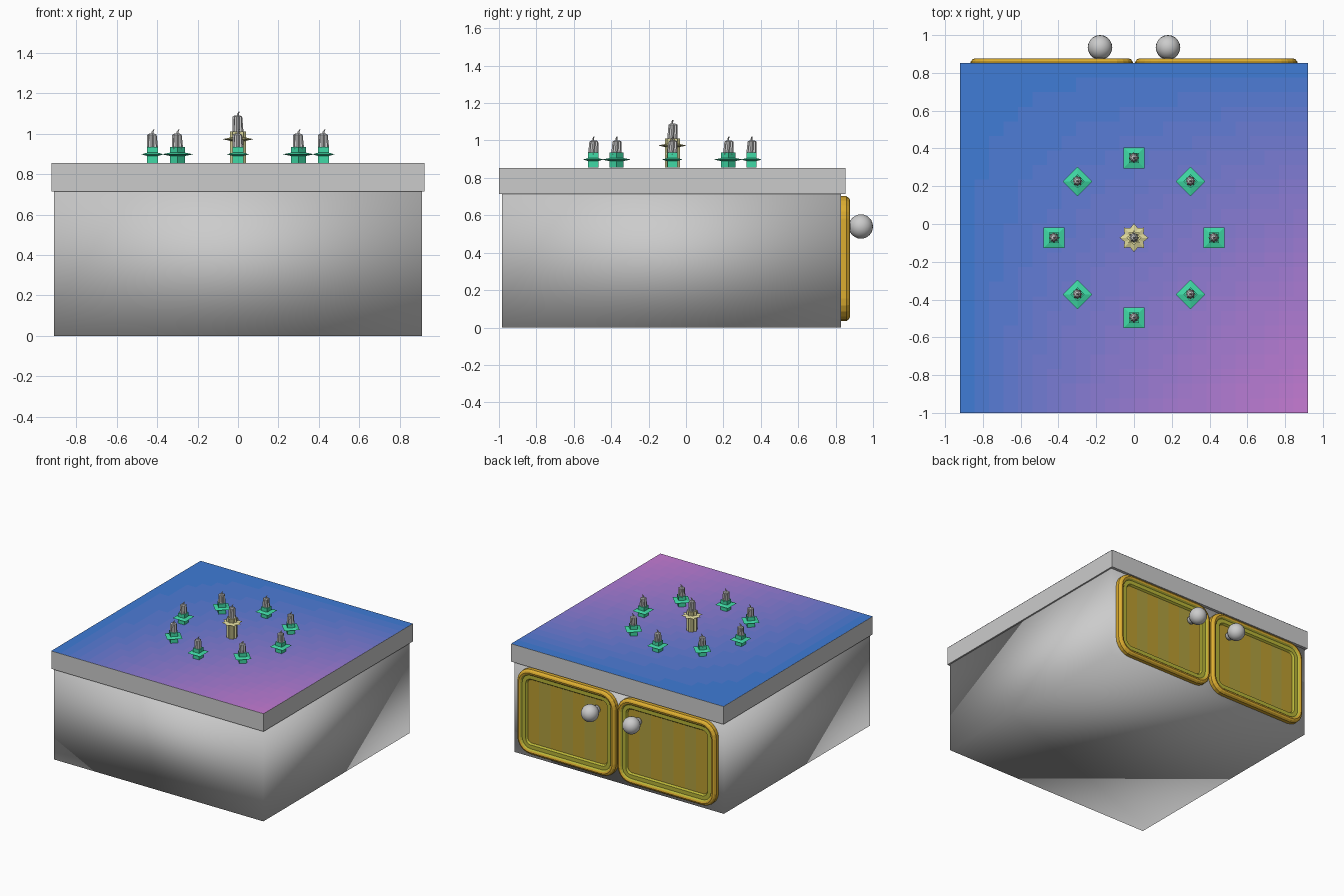
import bpy, bmesh, math
from mathutils import Vector, Matrix

if "Cube" in bpy.data.objects:
    bpy.data.objects.remove(bpy.data.objects["Cube"])


def material(name, rgb):
    m = bpy.data.materials.new(name)
    m.diffuse_color = (*rgb, 1)
    m.use_nodes = True
    m.node_tree.nodes["Principled BSDF"].inputs["Base Color"].default_value = m.diffuse_color
    return m


orange = material("orange_wood", (0.72, 0.42, 0.03))
olive = material("olive_trim", (0.48, 0.46, 0.04))
brown_a = material("brown_plank", (0.50, 0.34, 0.03))
brown_b = material("olive_plank", (0.44, 0.35, 0.05))
green = material("green_holder", (0.05, 0.70, 0.38))
gold = material("gold_holder", (0.72, 0.68, 0.33))


def finish(name, bm, mats=(), smooth=False):
    bmesh.ops.recalc_face_normals(bm, faces=bm.faces[:])
    me = bpy.data.meshes.new(name)
    for f in bm.faces:
        f.smooth = smooth
    bm.to_mesh(me)
    bm.free()
    for m in mats:
        me.materials.append(m)
    ob = bpy.data.objects.new(name, me)
    bpy.context.collection.objects.link(ob)
    return ob


def box(name, lo, hi, mats=(), smooth=False):
    bm = bmesh.new()
    lo, hi = Vector(lo), Vector(hi)
    bmesh.ops.create_cube(bm, size=1)
    for v in bm.verts:
        v.co = (lo + hi) / 2 + Vector(a * b for a, b in zip(v.co, hi - lo))
    return finish(name, bm, mats, smooth)


def loft(bm, loops, mats=None):
    """Bridge a list of equal-length point loops; cap both ends."""
    rings = [[bm.verts.new(p) for p in lp] for lp in loops]
    n = len(rings[0])
    for k in range(len(rings) - 1):
        for i in range(n):
            j = (i + 1) % n
            f = bm.faces.new((rings[k][i], rings[k][j], rings[k + 1][j], rings[k + 1][i]))
            f.material_index = mats[k] if mats else 0
    bm.faces.new(rings[0][::-1])
    return bm.faces.new(rings[-1])


# cabinet body with soft shading, and overhanging top slab
box("cabinet_body", (-0.91, -0.985, 0), (0.91, 0.83, 0.716), smooth=True)

N = 24
blue, purple = Vector((0.05, 0.20, 0.67)), Vector((0.60, 0.20, 0.66))
shades = [material(f"top_shade_{i}", blue.lerp(purple, i / (N - 1))) for i in range(N)]
box("top_slab", (-0.922, -1, 0.714), (0.922, 0.852, 0.854))

# coloured top surface, fading from blue to purple at the front right corner
bm = bmesh.new()
bmesh.ops.create_grid(bm, x_segments=N, y_segments=N, size=1)
for f in bm.faces:
    c = f.calc_center_median()
    t = (c.x + 1) / 2 * (1 - c.y) / 2
    f.material_index = round(t * (N - 1))
for v in bm.verts:
    v.co = (v.co.x * 0.922, v.co.y * 0.926 - 0.074, 0.855)
finish("top_surface", bm, shades)


def rounded_rect(x0, x1, z0, z1, inset, y, r=0.12, seg=5):
    rr = max(r - inset, 0.03)
    pts = []
    for q, (sx, sz) in enumerate(((1, 1), (-1, 1), (-1, -1), (1, -1))):
        cx = (x1 - inset - rr) if sx > 0 else (x0 + inset + rr)
        cz = (z1 - inset - rr) if sz > 0 else (z0 + inset + rr)
        for k in range(seg + 1):
            a = math.radians(90 * (q + k / seg))
            pts.append((cx + rr * math.cos(a), y, cz + rr * math.sin(a)))
    return pts


# pair of rounded doors with recessed plank panels, and their knobs
for side, name in ((-1, "left"), (1, "right")):
    x0, x1 = sorted((side * 0.006, side * 0.865))
    section = ((0, 0.825), (0, 0.858), (0.01, 0.872), (0.022, 0.877), (0.035, 0.873),
               (0.045, 0.862), (0.075, 0.862), (0.085, 0.848))
    bm = bmesh.new()
    loops = [rounded_rect(x0, x1, 0.035, 0.702, i, y) for i, y in section]
    panel = loft(bm, loops, (0, 0, 0, 0, 1, 1, 1))
    panel.material_index = 2
    a, b = x0 + 0.085, x1 - 0.085
    planks = 7
    for k in range(1, planks):
        fs = [f for f in bm.faces if f.material_index == 2]
        geom = fs + list({e for f in fs for e in f.edges}) + list({v for f in fs for v in f.verts})
        bmesh.ops.bisect_plane(bm, geom=geom, plane_co=(a + (b - a) * k / planks, 0, 0),
                               plane_no=(1, 0, 0))
    for f in bm.faces:
        if f.material_index == 2:
            k = int((f.calc_center_bounds().x - a) / (b - a) * planks)
            f.material_index = 2 + k % 2
    finish(f"{name}_door", bm, (orange, olive, brown_a, brown_b))

    bm = bmesh.new()
    bmesh.ops.create_uvsphere(bm, u_segments=20, v_segments=12, radius=0.065,
                              matrix=Matrix.Translation((side * 0.18, 0.935, 0.54)))
    bmesh.ops.create_cone(bm, cap_ends=True, segments=12, radius1=0.03, radius2=0.03, depth=0.06,
                          matrix=Matrix.Translation((side * 0.18, 0.87, 0.54))
                          @ Matrix.Rotation(math.pi / 2, 4, 'X'))
    finish(f"{name}_knob", bm, smooth=True)


def star(r, z, n, inner=1.0, turn=0.0, off=(0, 0)):
    pts = []
    for i in range(n):
        a = turn + 2 * math.pi * i / n
        q = r * (inner if i % 2 else 1)
        pts.append((off[0] + q * math.cos(a), off[1] + q * math.sin(a), z))
    return pts


def candle(name, x, y, angle, base, mat, n, inner, r, sizes):
    """Holder column with a thin drip plate, a fluted candle and a bent wick."""
    h_plate, h_holder, h_candle, plate = sizes
    k = dict(n=n, inner=inner, turn=math.pi / n if n == 4 else 0)
    bm = bmesh.new()
    loft(bm, [star(r, 0, **k), star(r, h_plate - 0.008, **k), star(plate, h_plate, **k),
              star(r, h_plate + 0.008, **k), star(r, h_holder, **k)])
    place = Matrix.Translation((x, y, base)) @ Matrix.Rotation(angle, 4, 'Z')
    bm.transform(place)
    finish(f"{name}_holder", bm, [mat])
    bm = bmesh.new()
    loft(bm, [star(0.028, h_holder - 0.01, 16, 0.75),
              star(0.024, h_candle - 0.006, 16, 0.75, 0.15, (-0.003, 0.003)),
              star(0.014, h_candle, 16, 0.8, 0.15, (-0.003, 0.003))])
    loft(bm, [star(0.005, h_candle - 0.002, 5), star(0.005, h_candle + 0.01, 5),
              star(0.003, h_candle + 0.02, 5, off=(0.006, 0.003))])
    bm.transform(Matrix.Translation((x, y, base)))
    finish(f"{name}_candle", bm)


# ring of eight candles around a taller centre candle
for i in range(8):
    a = i * math.pi / 4
    candle(f"ring_{i + 1}", 0.423 * math.cos(a), -0.073 + 0.423 * math.sin(a), a, 0.855,
           green, 4, 1, 0.038, (0.043, 0.08, 0.145, 0.078))
candle("centre", 0, -0.073, 0, 0.855, gold, 16, 0.72, 0.04, (0.118, 0.155, 0.235, 0.076))
